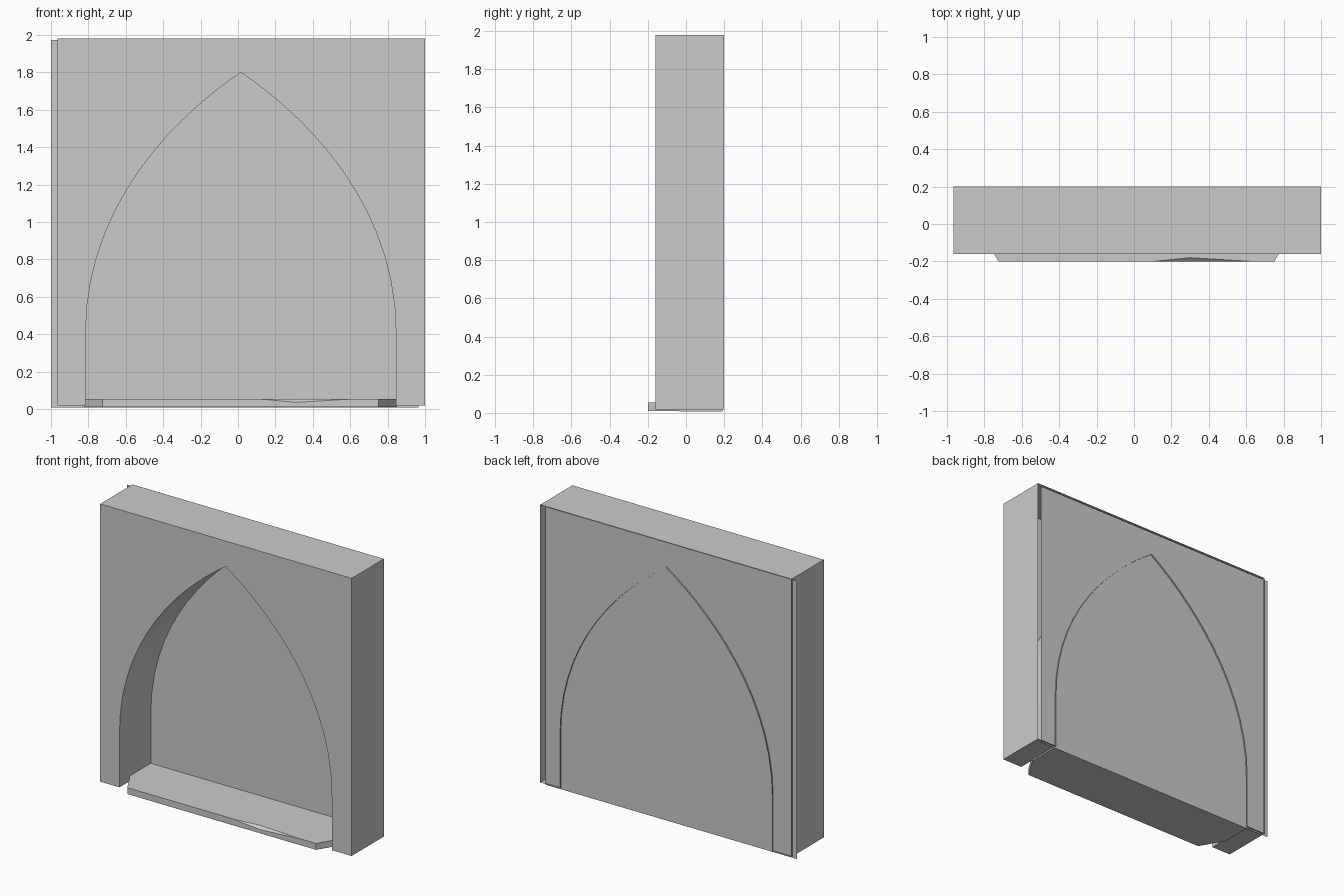
import bpy

if "Cube" in bpy.data.objects:
    bpy.data.objects.remove(bpy.data.objects["Cube"])


def make(name, verts, faces):
    mesh = bpy.data.meshes.new(name)
    mesh.from_pydata(verts, [], faces)
    mesh.update()
    ob = bpy.data.objects.new(name, mesh)
    bpy.context.collection.objects.link(ob)
    return ob


def side_quads(n):
    return [((i + 1) % n, i, i + n, (i + 1) % n + n) for i in range(n)]


def bezier(p, t):
    w = ((1 - t) ** 3, 3 * t * (1 - t) ** 2, 3 * t * t * (1 - t), t ** 3)
    return tuple(sum(wi * q[k] for wi, q in zip(w, p)) for k in (0, 1))


# Pointed arch outline, mirrored about its own centre
CX, STEPS = 0.015, 14
half = [bezier([(0.83, 0.4), (0.83, 1.1), (0.34, 1.57), (0, 1.8)], i / STEPS)
        for i in range(STEPS + 1)]
half = [(0.83, 0.018)] + half
arch_left = [(CX - x, z) for x, z in half]
arch_right = [(CX + x, z) for x, z in half[-2::-1]]

# Arched wall: front face with reveal and outer sides, open at the back
outline = arch_left + arch_right + [(1.0, 0.018), (1.0, 1.98), (-0.965, 1.98), (-0.965, 0.018)]
n = len(outline)
wall = make("arched_wall",
            [(x, -0.16, z) for x, z in outline] + [(x, 0.2, z) for x, z in outline],
            [tuple(range(n))] + side_quads(n))

# Thin back panel, slightly offset from the wall
make("back_panel",
     [(-1.0, 0.19, 0.008), (0.965, 0.19, 0.008), (0.965, 0.19, 1.973), (-1.0, 0.19, 1.973)],
     [(0, 1, 2, 3)])

# Floor slab inside the niche
xl, xr, ym, yb, zb, zt = -0.82, 0.85, -0.035, 0.19, 0.008, 0.054
plan = [(xl, ym), (xr, ym), (xr, yb), (xl, yb)]
make("niche_floor", [(x, y, zb) for x, y in plan] + [(x, y, zt) for x, y in plan],
     [(3, 2, 1, 0), (4, 5, 6, 7), (1, 2, 6, 5), (3, 0, 4, 7), (2, 3, 7, 6)])

# Projecting sill with angled ends and a chipped front edge
zb, zt = 0.01, 0.055
v = [(xl, ym, zb), (-0.725, -0.2, zb), (0.75, -0.2, zb), (xr, ym, zb),
     (xl, ym, zt), (-0.725, -0.2, zt), (0.75, -0.2, zt), (xr, ym, zt),
     (0.1, -0.2, zt), (0.63, -0.2, zt), (0.31, -0.2, 0.036), (0.3, -0.18, zt)]
make("sill", v,
     [(3, 2, 1, 0), (4, 5, 8, 11, 9, 6, 7), (1, 2, 6, 9, 10, 8, 5),
      (0, 1, 5, 4), (2, 3, 7, 6), (8, 10, 11), (10, 9, 11)])

# Smooth the curved reveal, keep the corners sharp
bpy.ops.object.select_all(action='DESELECT')
wall.select_set(True)
bpy.context.view_layer.objects.active = wall
bpy.ops.object.shade_smooth_by_angle()
